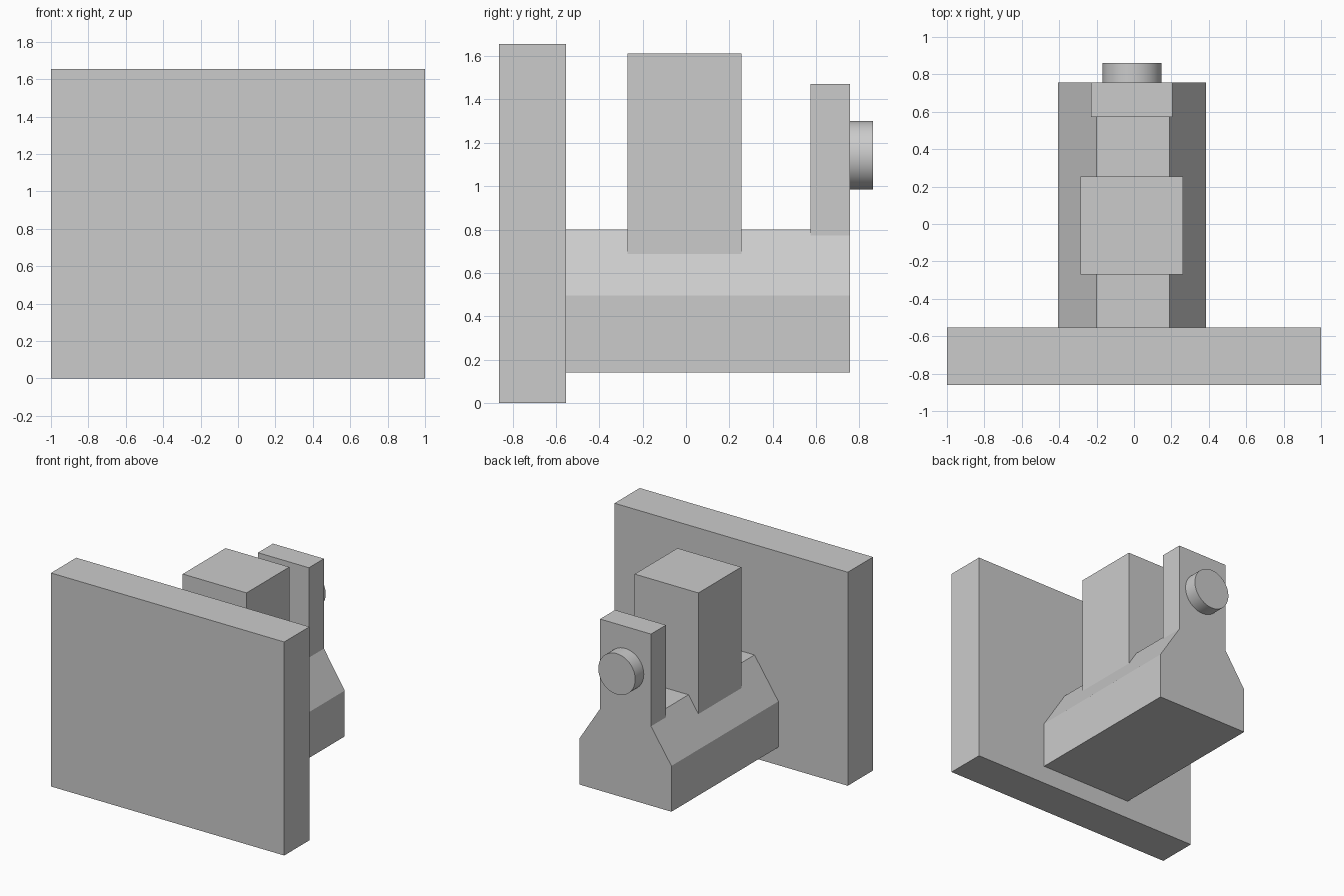
import bpy
import bmesh
import math

if "Cube" in bpy.data.objects:
    bpy.data.objects.remove(bpy.data.objects["Cube"], do_unlink=True)

GREY = (0.6, 0.6, 0.6, 1.0)
grey = bpy.data.materials.new("light_grey")
grey.use_nodes = True
grey.diffuse_color = GREY
grey.node_tree.nodes["Principled BSDF"].inputs["Base Color"].default_value = GREY


def prism(name, profile, y0, y1):
    """Extrude an x-z outline along y."""
    bm = bmesh.new()
    face = bm.faces.new([bm.verts.new((x, y0, z)) for x, z in profile])
    ext = bmesh.ops.extrude_face_region(bm, geom=[face])
    verts = [g for g in ext["geom"] if isinstance(g, bmesh.types.BMVert)]
    bmesh.ops.translate(bm, verts=verts, vec=(0, y1 - y0, 0))
    bmesh.ops.recalc_face_normals(bm, faces=bm.faces)
    mesh = bpy.data.meshes.new(name)
    bm.to_mesh(mesh)
    bm.free()
    mesh.materials.append(grey)
    obj = bpy.data.objects.new(name, mesh)
    bpy.context.collection.objects.link(obj)
    return obj


def rect(x0, x1, z0, z1):
    return [(x0, z0), (x1, z0), (x1, z1), (x0, z1)]


# Large upright front slab
prism("front_plate", rect(-1, 1, 0, 1.655), -0.862, -0.553)

# Long base with sloped shoulders
prism("base_beam", [(-0.405, 0.14), (0.385, 0.14), (0.385, 0.495),
                    (0.19, 0.8), (-0.2, 0.8), (-0.405, 0.495)], -0.553, 0.757)

# Tall block sunk into the middle of the base
prism("centre_block", rect(-0.285, 0.262, 0.655, 1.612), -0.27, 0.255)

# Rear upright whose foot wraps the shoulders of the base
prism("rear_upright", [(-0.23, 0.755), (-0.2, 0.8), (0.19, 0.8), (0.207, 0.773),
                       (0.207, 1.47), (-0.23, 1.47)], 0.573, 0.757)

# Round knob on the rear upright
bpy.ops.mesh.primitive_cylinder_add(vertices=64, radius=0.158, depth=0.105,
                                    location=(-0.01, 0.8095, 1.142),
                                    rotation=(math.pi / 2, 0, 0))
knob = bpy.context.object
knob.name = "rear_knob"
knob.data.materials.append(grey)
bpy.ops.object.shade_smooth_by_angle()
